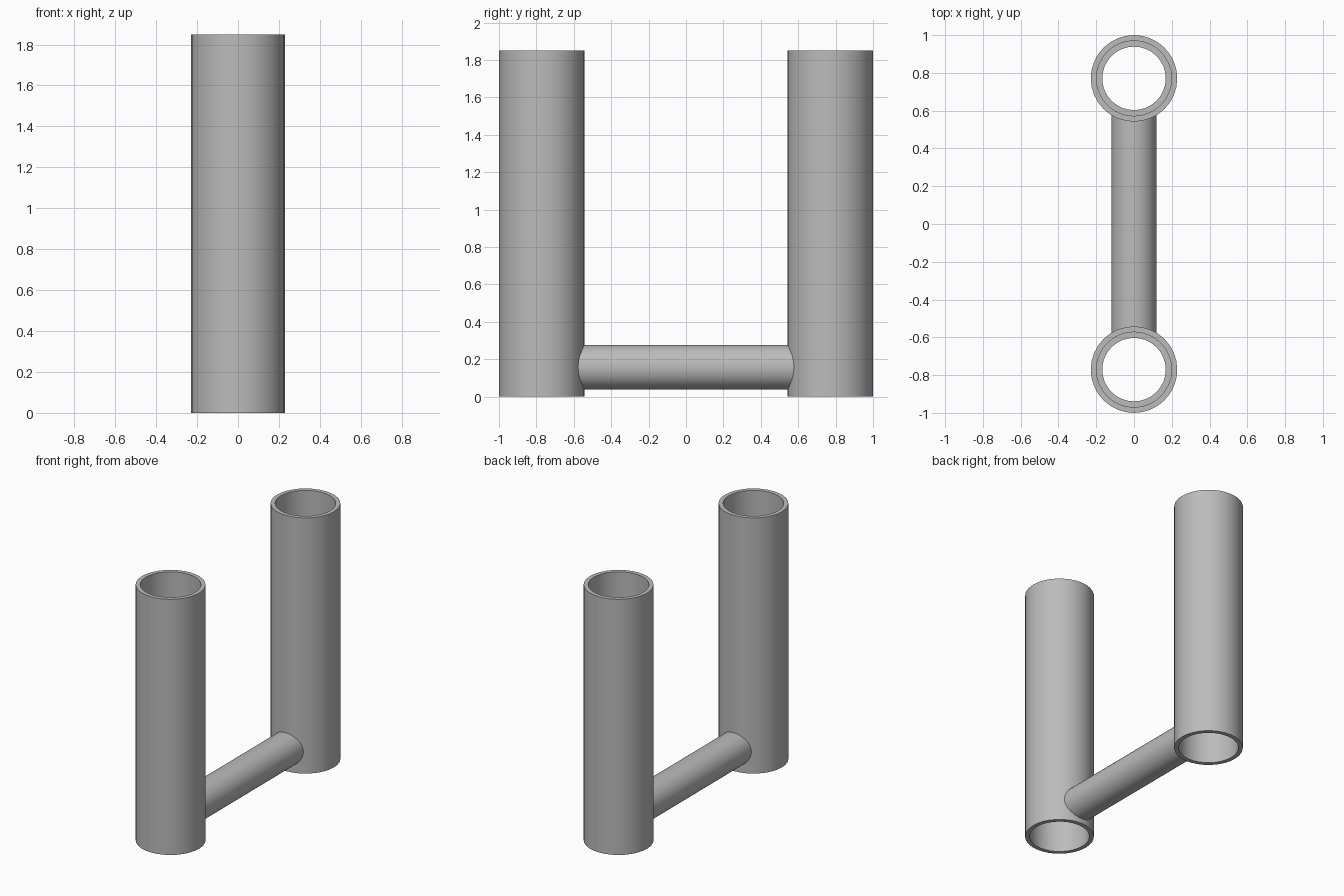
import bpy, bmesh, math

if "Cube" in bpy.data.objects:
    bpy.data.objects.remove(bpy.data.objects["Cube"])

SIDES = 32
TUBE_Y, R_OUT, R_SOCKET, R_CORE, HEIGHT = 0.771, 0.229, 0.199, 0.168, 1.85
BAR_R, BAR_Z = 0.12, 0.157

grey = bpy.data.materials.new("plain grey")
grey.diffuse_color = (0.5, 0.5, 0.5, 1)
grey.use_nodes = True
grey.node_tree.nodes["Principled BSDF"].inputs["Base Color"].default_value = grey.diffuse_color


def finish(name, bm):
    bmesh.ops.recalc_face_normals(bm, faces=bm.faces)
    mesh = bpy.data.meshes.new(name)
    bm.to_mesh(mesh)
    bm.free()
    mesh.materials.append(grey)
    obj = bpy.data.objects.new(name, mesh)
    bpy.context.collection.objects.link(obj)
    bpy.ops.object.select_all(action='DESELECT')
    obj.select_set(True)
    bpy.context.view_layer.objects.active = obj
    bpy.ops.object.shade_smooth_by_angle(angle=math.radians(30))
    return obj


def bridge(bm, a, b):
    n = len(a)
    for i in range(n):
        bm.faces.new((a[i], a[(i + 1) % n], b[(i + 1) % n], b[i]))


# Open upright tube: closed wall profile with a wider socket at each end
def tube(name, y):
    profile = [(R_OUT, 0), (R_OUT, HEIGHT), (R_SOCKET, HEIGHT), (R_SOCKET, 1.56),
               (R_CORE, 1.56), (R_CORE, 0.29), (R_SOCKET, 0.29), (R_SOCKET, 0)]
    bm = bmesh.new()
    rings = []
    for r, z in profile:
        angles = [2 * math.pi * i / SIDES for i in range(SIDES)]
        rings.append([bm.verts.new((r * math.cos(a), y + r * math.sin(a), z)) for a in angles])
    for i, ring in enumerate(rings):
        bridge(bm, ring, rings[(i + 1) % len(rings)])
    return finish(name, bm)


tube("front_tube", -TUBE_Y)
tube("back_tube", TUBE_Y)

# Crossbar: ends are curved to sit inside the tube walls
bm = bmesh.new()
ends = []
for side in (-1, 1):
    ring = []
    for i in range(SIDES):
        a = 2 * math.pi * i / SIDES
        x, z = BAR_R * math.cos(a), BAR_Z + BAR_R * math.sin(a)
        ring.append(bm.verts.new((x, side * (TUBE_Y - math.sqrt(0.215 ** 2 - x * x)), z)))
    ends.append(ring)
bridge(bm, *ends)
finish("crossbar", bm)
